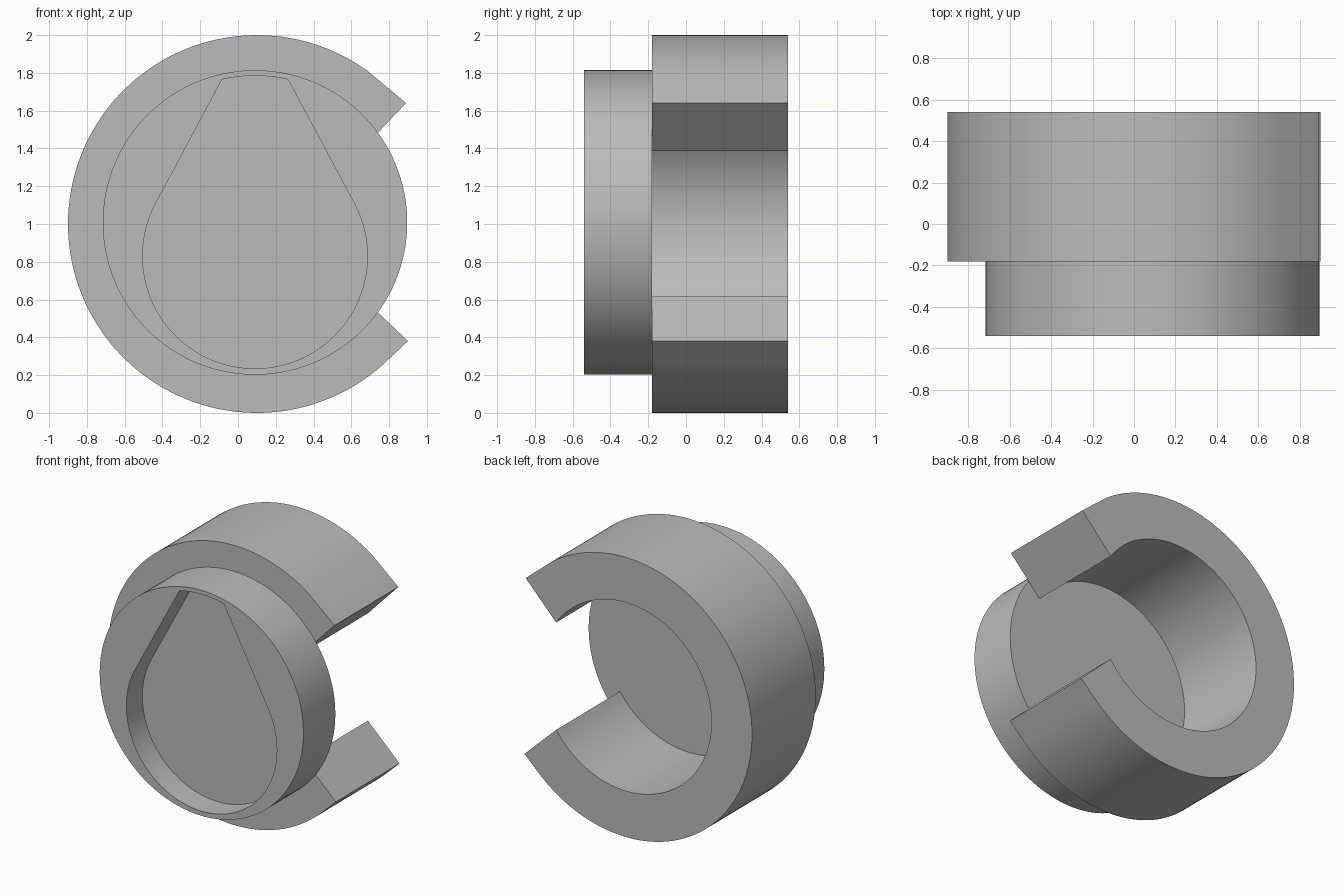
import bpy
import bmesh
from math import cos, sin, radians

cube = bpy.data.objects.get("Cube")
if cube:
    bpy.data.objects.remove(cube, do_unlink=True)

GREY = (0.5, 0.5, 0.5, 1.0)
grey = bpy.data.materials.new("plain grey")
grey.use_nodes = True
grey.diffuse_color = GREY
grey.node_tree.nodes["Principled BSDF"].inputs["Base Color"].default_value = GREY


def arc(cx, cz, r, start, end, steps):
    """Points (x, z) along an arc, angles in degrees from +x towards +z."""
    angles = [radians(start + (end - start) * i / steps) for i in range(steps + 1)]
    return [(cx + r * cos(a), cz + r * sin(a)) for a in angles]


def prism(name, outline, front, back):
    """Extrude a closed (x, z) outline from y=front to y=back."""
    bm = bmesh.new()
    face = bm.faces.new([bm.verts.new((x, front, z)) for x, z in outline])
    grown = bmesh.ops.extrude_face_region(bm, geom=[face], use_keep_orig=True)
    moved = [v for v in grown["geom"] if isinstance(v, bmesh.types.BMVert)]
    bmesh.ops.translate(bm, verts=moved, vec=(0, back - front, 0))
    bmesh.ops.recalc_face_normals(bm, faces=bm.faces)
    mesh = bpy.data.meshes.new(name)
    bm.to_mesh(mesh)
    bm.free()
    mesh.materials.append(grey)
    obj = bpy.data.objects.new(name, mesh)
    bpy.context.collection.objects.link(obj)
    return obj


def activate(obj):
    bpy.ops.object.select_all(action='DESELECT')
    obj.select_set(True)
    bpy.context.view_layer.objects.active = obj


FRONT, STEP, BACK = -0.54, -0.18, 0.54

# Thick open ring with a gap on the left side
outer = [(0.89, 1.64)] + arc(0.1, 1.0, 1.0, 54, 312, 96) + [(0.9, 0.38)]
inner = arc(0.095, 1.003, 0.674, 325.3, 34.7, 96)
ring = prism("open_ring", outer + inner, STEP, BACK)

# Round front disc
disc = prism("front_disc", arc(0.09, 1.008, 0.806, 0, 360, 128)[:-1], FRONT, STEP)

# Teardrop recess cut into the disc front: round bowl, straight flanks, arched top
bowl = arc(0.09, 0.83, 0.595, 153, 387, 80)
crown = arc(0.09, 1.008, 0.777, 77, 103, 10)
cutter = prism("recess_cutter", bowl + crown, FRONT - 0.1, FRONT + 0.18)
cutter.hide_render = True

activate(disc)
cut = disc.modifiers.new("recess", 'BOOLEAN')
cut.operation = 'DIFFERENCE'
cut.solver = 'EXACT'
cut.object = cutter
bpy.ops.object.modifier_apply(modifier=cut.name)
bpy.data.objects.remove(cutter, do_unlink=True)

# Smooth curved walls, sharp rims
for part in (ring, disc):
    activate(part)
    bpy.ops.object.shade_smooth_by_angle(angle=radians(20))
